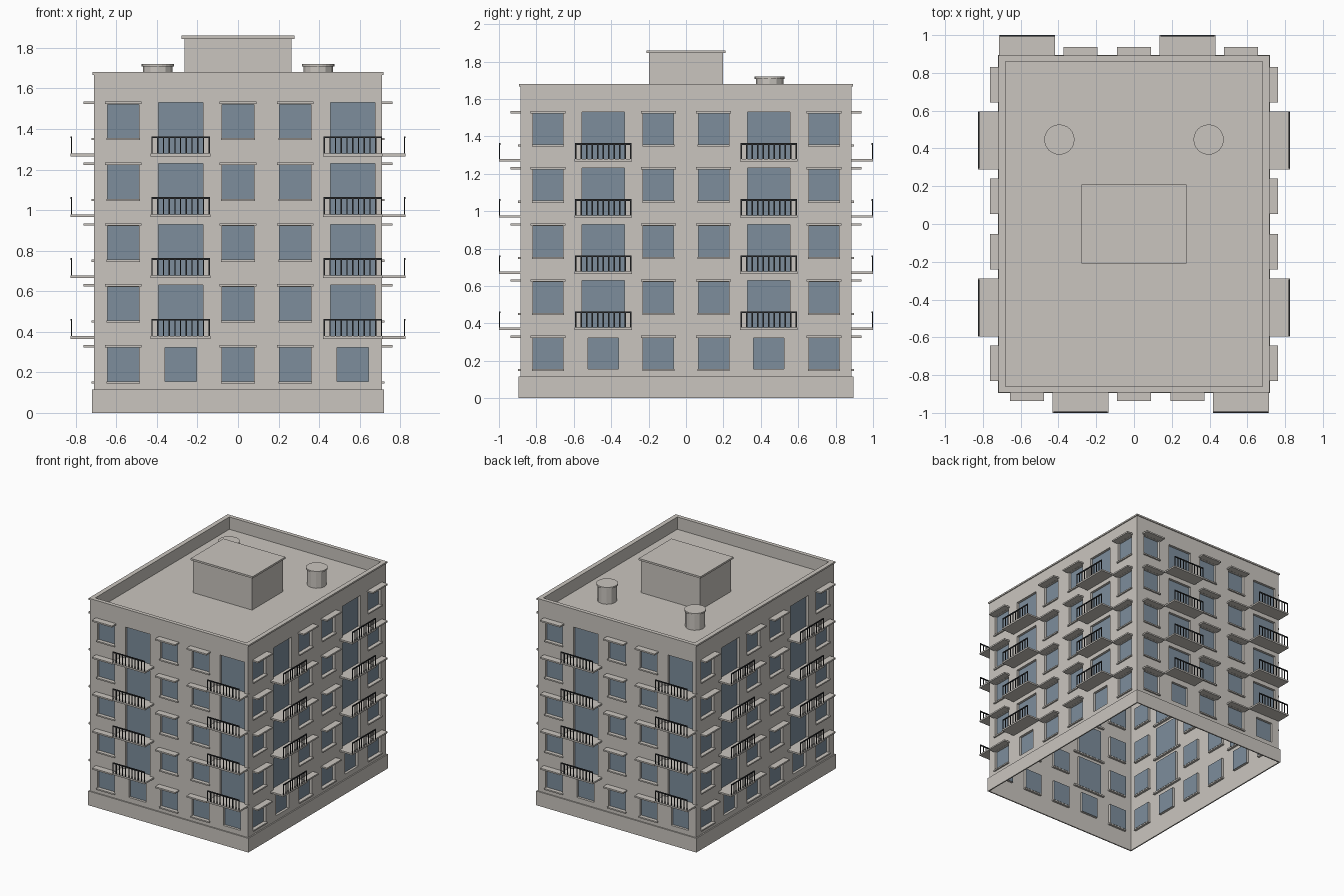
import bpy, bmesh, math
from mathutils import Matrix, Vector

cube = bpy.data.objects.get("Cube")
if cube:
    bpy.data.objects.remove(cube, do_unlink=True)


def material(name, rgb):
    m = bpy.data.materials.new(name)
    m.use_nodes = True
    m.diffuse_color = (*rgb, 1)
    m.node_tree.nodes["Principled BSDF"].inputs["Base Color"].default_value = (*rgb, 1)
    return m


PLASTER = material("warm grey plaster", (0.59, 0.56, 0.52))
GLASS = material("blue grey glass", (0.205, 0.27, 0.335))
METAL = material("dark railing metal", (0.025, 0.027, 0.03))

HALF_X, HALF_Y = 0.71, 0.885
FLOORS, PITCH = 5, 0.30
WALL_TOP, ROOF = 1.667, 1.58
RECESS = 0.02


def finish(name, bm, mats):
    mesh = bpy.data.meshes.new(name)
    bm.to_mesh(mesh)
    bm.free()
    for m in mats:
        mesh.materials.append(m)
    obj = bpy.data.objects.new(name, mesh)
    bpy.context.collection.objects.link(obj)
    return obj


def add_box(bm, x, y, z):
    """Box between (low, high) pairs on each axis."""
    size = [b - a for a, b in (x, y, z)]
    mid = [(a + b) / 2 for a, b in (x, y, z)]
    bmesh.ops.create_cube(bm, size=1, matrix=Matrix.Translation(mid) @ Matrix.Diagonal((*size, 1)))


def box(name, hx, hy, z0, z1):
    bm = bmesh.new()
    add_box(bm, (-hx, hx), (-hy, hy), (z0, z1))
    return finish(name, bm, [PLASTER])


def ring(name, outer, inner, z0, z1):
    """Rectangular band with a hollow middle."""
    bm = bmesh.new()
    loops = []
    for (hx, hy), z in ((outer, z0), (outer, z1), (inner, z1), (inner, z0)):
        loops.append([bm.verts.new((sx * hx, sy * hy, z))
                      for sx, sy in ((-1, -1), (1, -1), (1, 1), (-1, 1))])
    for i in range(4):
        a, b = loops[i], loops[(i + 1) % 4]
        for j in range(4):
            k = (j + 1) % 4
            bm.faces.new((a[j], a[k], b[k], b[j]))
    return finish(name, bm, [PLASTER])


def openings(columns, k):
    """Window rectangles (u0, u1, z0, z1) of one facade."""
    rects = []
    for u, balcony in columns:
        for f in range(FLOORS):
            z = f * PITCH
            if balcony and f:
                rects.append((u - 0.11 * k, u + 0.11 * k, z + 0.075, z + 0.33))
            else:
                rects.append((u - 0.078 * k, u + 0.078 * k, z + 0.155, z + 0.322))
    return rects


def facade_wall(name, half, dist, rects, turn):
    """Wall sheet with recessed panes."""
    bm = bmesh.new()

    def quad(points, mat):
        face = bm.faces.new([bm.verts.new((u, d - dist, z)) for u, z, d in points])
        face.material_index = mat

    us = sorted({-half, half, *[v for r in rects for v in r[:2]]})
    zs = sorted({0, WALL_TOP, *[v for r in rects for v in r[2:]]})
    for u0, u1 in zip(us, us[1:]):
        for z0, z1 in zip(zs, zs[1:]):
            u, z = (u0 + u1) / 2, (z0 + z1) / 2
            if not any(a < u < b and c < z < d for a, b, c, d in rects):
                quad([(u0, z0, 0), (u1, z0, 0), (u1, z1, 0), (u0, z1, 0)], 0)
    for u0, u1, z0, z1 in rects:
        corners = [(u0, z0), (u1, z0), (u1, z1), (u0, z1)]
        quad([(*c, RECESS) for c in corners], 1)
        for a, b in zip(corners, corners[1:] + corners[:1]):
            quad([(*a, 0), (*b, 0), (*b, RECESS), (*a, RECESS)], 0)
    bmesh.ops.remove_doubles(bm, verts=bm.verts, dist=0.0001)
    bm.transform(turn)
    finish(name, bm, [PLASTER, GLASS])


def facade(side, angle, half, dist, pitch, k, pattern):
    turn = Matrix.Rotation(math.radians(angle), 4, "Z")
    mid = (len(pattern) - 1) / 2
    columns = [((i - mid) * pitch, c == "B") for i, c in enumerate(pattern)]
    facade_wall(side + "_wall", half, dist, openings(columns, k), turn)

    canopies, sills, slabs, rails = (bmesh.new() for _ in range(4))
    front = -dist - 0.115
    for u, balcony in columns:
        for f in range(FLOORS):
            z = f * PITCH
            if not balcony:
                w = 0.09 * k
                add_box(canopies, (u - w, u + w), (-dist - 0.052, -dist), (z + 0.323, z + 0.335))
                w = 0.083 * k
                add_box(sills, (u - w, u + w), (-dist - 0.012, 0.018 - dist), (z + 0.145, z + 0.156))
            elif f:
                w = 0.148 * k
                add_box(slabs, (u - w, u + w), (front, 0.018 - dist), (z + 0.065, z + 0.078))
                w -= 0.004
                add_box(rails, (u - w, u + w), (front, front + 0.007), (z + 0.155, z + 0.164))
                bars = 11
                for i in range(bars):
                    c = u + (w - 0.003) * (2 * i / (bars - 1) - 1)
                    add_box(rails, (c - 0.003, c + 0.003), (front + 0.001, front + 0.006),
                            (z + 0.078, z + 0.155))
    for part, bm, mat in (("canopies", canopies, PLASTER), ("sills", sills, PLASTER),
                          ("balcony_slabs", slabs, PLASTER), ("balcony_railings", rails, METAL)):
        bm.transform(turn)
        finish(side + "_" + part, bm, [mat])


# Four facades; opposite sides repeat by half a turn (W window, B balcony)
for side, angle in (("front", 0), ("back", 180)):
    facade(side, angle, HALF_X, HALF_Y, 0.283, 1.0, "WBWWB")
for side, angle in (("left", 90), ("right", 270)):
    facade(side, angle, HALF_Y, HALF_X, 0.295, 1.04, "WBWWBW")

# Plinth, parapet and roof deck
ring("plinth", (0.72, 0.895), (HALF_X, HALF_Y), 0, 0.115)
ring("parapet", (HALF_X - 0.002, HALF_Y - 0.002), (0.68, 0.86), ROOF - 0.01, WALL_TOP)
ring("parapet_coping", (0.717, 0.892), (0.68, 0.86), WALL_TOP, 1.68)
box("roof_deck", 0.7, 0.875, ROOF - 0.02, ROOF)

# Stair house on the roof
box("stair_house", 0.265, 0.197, ROOF, 1.845)
box("stair_house_cap", 0.278, 0.21, 1.845, 1.86)

# Round roof vents
for name, x in (("right_vent", -0.395), ("left_vent", 0.395)):
    bm = bmesh.new()
    for sides, r, z0, z1 in ((12, 0.073, ROOF, 1.708), (24, 0.08, 1.708, 1.72)):
        bmesh.ops.create_cone(bm, cap_ends=True, segments=sides, radius1=r, radius2=r, depth=z1 - z0,
                              matrix=Matrix.Translation(Vector((x, 0.447, (z0 + z1) / 2))))
    finish(name, bm, [PLASTER])
